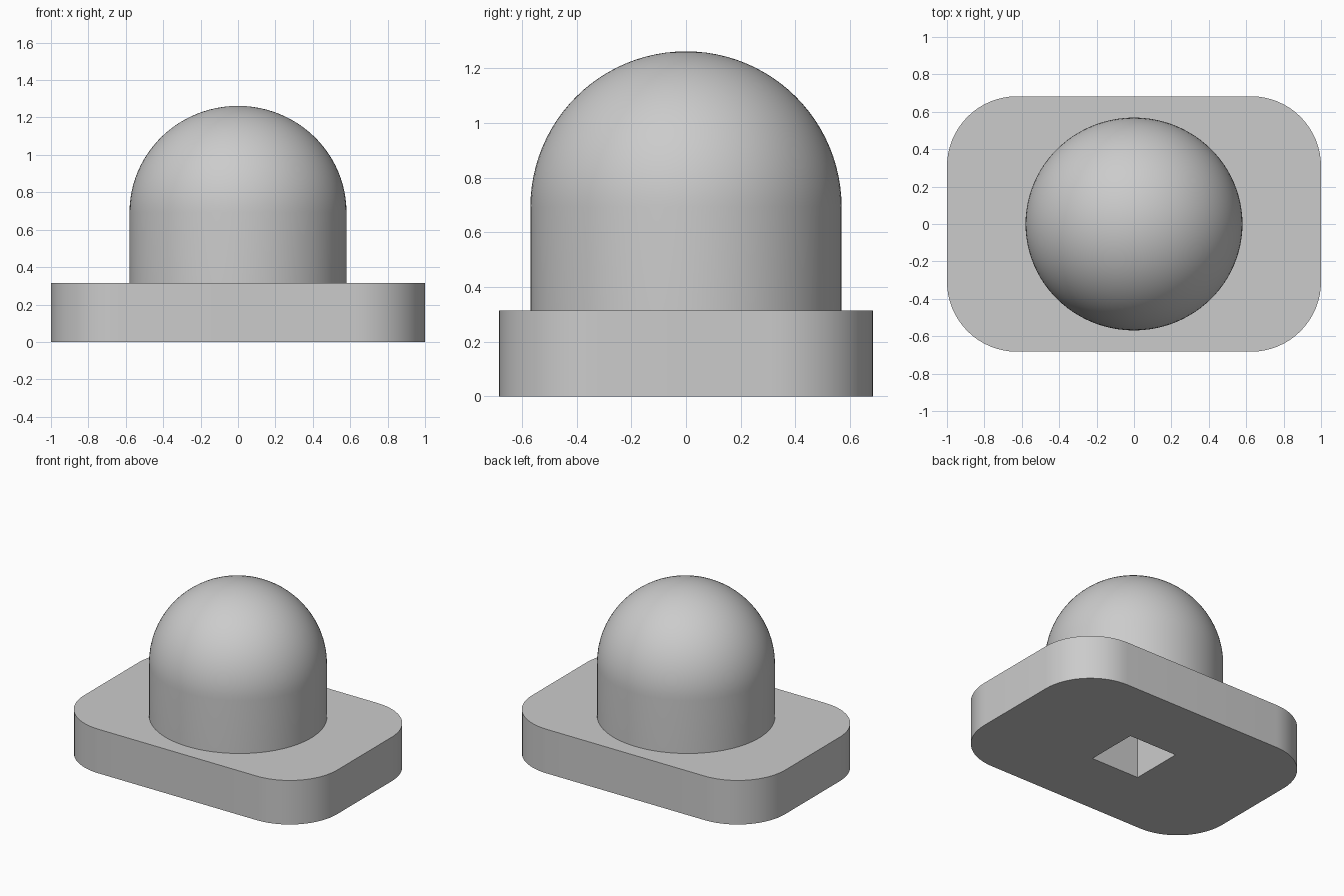
import bpy, bmesh, math

if "Cube" in bpy.data.objects:
    bpy.data.objects.remove(bpy.data.objects["Cube"], do_unlink=True)

HALF_X, HALF_Y, PLATE_H, CORNER = 1.0, 0.683, 0.315, 0.375
DOME_X, DOME_Y, DOME_Z, SPRING = 0.58, 0.569, 0.569, 0.693
SOCKET, SOCKET_DEPTH = 0.38, 0.6

grey = bpy.data.materials.new("light_grey")
grey.use_nodes = True
colour = (0.6, 0.6, 0.6, 1)
grey.diffuse_color = colour
grey.node_tree.nodes["Principled BSDF"].inputs["Base Color"].default_value = colour


def make_object(name, bm):
    bmesh.ops.recalc_face_normals(bm, faces=bm.faces)
    mesh = bpy.data.meshes.new(name)
    bm.to_mesh(mesh)
    bm.free()
    mesh.materials.append(grey)
    obj = bpy.data.objects.new(name, mesh)
    bpy.context.collection.objects.link(obj)
    return obj


def prism(name, outline, z0, z1):
    bm = bmesh.new()
    face = bm.faces.new([bm.verts.new((x, y, z0)) for x, y in outline])
    top = bmesh.ops.extrude_face_region(bm, geom=[face], use_keep_orig=True)
    verts = [v for v in top["geom"] if isinstance(v, bmesh.types.BMVert)]
    bmesh.ops.translate(bm, verts=verts, vec=(0, 0, z1 - z0))
    return make_object(name, bm)


# Rounded base plate
outline = []
for quarter, (sx, sy) in enumerate([(1, 1), (-1, 1), (-1, -1), (1, -1)]):
    for step in range(17):
        a = math.pi / 2 * (quarter + step / 16)
        outline.append((sx * (HALF_X - CORNER) + CORNER * math.cos(a),
                        sy * (HALF_Y - CORNER) + CORNER * math.sin(a)))
base_plate = prism("base_plate", outline, 0, PLATE_H)

# Round post with a domed top: one profile of rings, closed at the pole
bm = bmesh.new()
profile = [(1, PLATE_H)]
for step in range(24):
    a = math.pi / 2 * step / 24
    profile.append((math.cos(a), SPRING + DOME_Z * math.sin(a)))
SIDES = 96
rings = []
for r, z in profile:
    angles = [2 * math.pi * i / SIDES for i in range(SIDES)]
    rings.append([bm.verts.new((DOME_X * r * math.cos(a), DOME_Y * r * math.sin(a), z))
                  for a in angles])
bm.faces.new(rings[0])
pole = bm.verts.new((0, 0, SPRING + DOME_Z))
for i in range(SIDES):
    j = (i + 1) % SIDES
    for low, high in zip(rings, rings[1:]):
        bm.faces.new((low[i], low[j], high[j], high[i]))
    bm.faces.new((rings[-1][i], rings[-1][j], pole))
domed_post = make_object("domed_post", bm)

# Square socket cut up into the underside
h = SOCKET / 2
cutter = prism("socket_cutter", [(-h, -h), (h, -h), (h, h), (-h, h)], -0.1, SOCKET_DEPTH)
cutter.hide_render = True
for obj in (base_plate, domed_post):
    mod = obj.modifiers.new("socket", 'BOOLEAN')
    mod.operation = 'DIFFERENCE'
    mod.solver = 'EXACT'
    mod.object = cutter
    bpy.ops.object.select_all(action='DESELECT')
    obj.select_set(True)
    bpy.context.view_layer.objects.active = obj
    bpy.ops.object.modifier_apply(modifier=mod.name)
    bpy.ops.object.shade_smooth_by_angle(angle=math.radians(30))
bpy.data.objects.remove(cutter, do_unlink=True)
